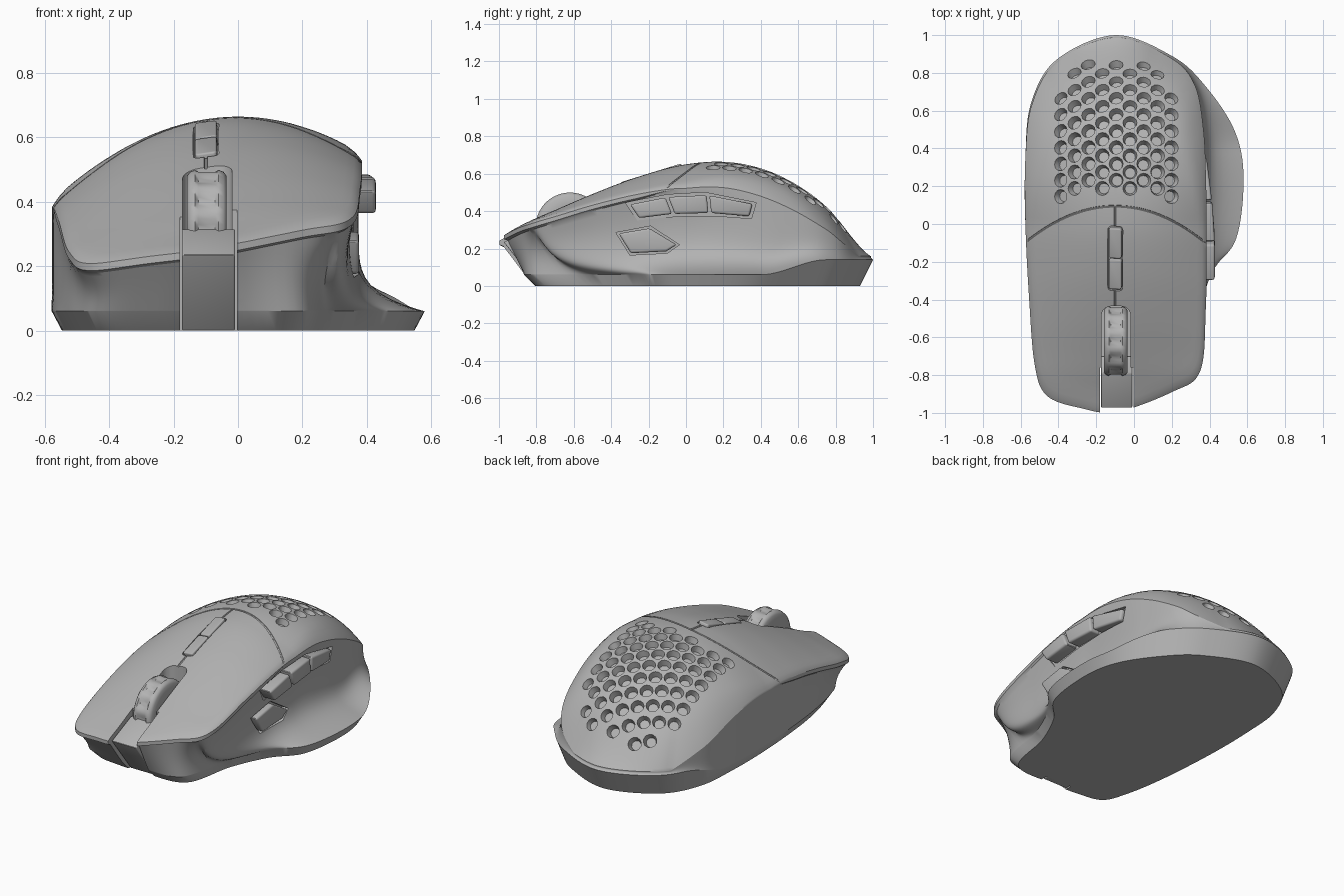
import bpy, bmesh, math
from mathutils import Vector, Matrix

if "Cube" in bpy.data.objects:
    bpy.data.objects.remove(bpy.data.objects["Cube"], do_unlink=True)

grey = bpy.data.materials.new("matte_grey")
grey.use_nodes = True
grey.diffuse_color = (0.45, 0.45, 0.45, 1)
grey.node_tree.nodes["Principled BSDF"].inputs["Base Color"].default_value = grey.diffuse_color


def smooth(a, b, v):
    t = min(1, max(0, (v - a) / (b - a)))
    return t * t * (3 - 2 * t)


def catmull(a, b, c, d, t):
    return 0.5 * (2 * b + (c - a) * t + (2 * a - 5 * b + 4 * c - d) * t ** 2 + (3 * b - a - 3 * c + d) * t ** 3)


def closed_curve(points, steps=10):
    p = [Vector(q) for q in points]
    n = len(p)
    return [catmull(p[i - 1], p[i], p[(i + 1) % n], p[(i + 2) % n], k / steps)
            for i in range(n) for k in range(steps)]


# Heights of the back ridge at equal steps from nose to tail
SPINE = [0.275, 0.38, 0.49, 0.585, 0.65, 0.66, 0.59, 0.425, 0.15]


def top_z(x, y):
    f = min(7.999, max(0, (y + 1) * 4))
    i = int(f)
    ridge = catmull(SPINE[max(i - 1, 0)], SPINE[i], SPINE[i + 1], SPINE[min(i + 2, 8)], f - i)
    k = min(1, max(0, y + 1))
    return ridge - (0.15 + 0.63 * k) * x * x + 0.1 * (1 - k) * x


def on_top(x, y):
    return Vector((x, y, top_z(x, y)))


def top_frame(x, y):
    e = 0.01
    normal = Vector(((top_z(x - e, y) - top_z(x + e, y)) / (2 * e),
                     (top_z(x, y - e) - top_z(x, y + e)) / (2 * e), 1)).normalized()
    side = Vector((1, 0, 0))
    side = (side - normal * side.dot(normal)).normalized()
    rot = Matrix((side, normal.cross(side), normal)).transposed().to_4x4()
    return Matrix.Translation(on_top(x, y)) @ rot


def make(name, bm):
    bmesh.ops.recalc_face_normals(bm, faces=bm.faces)
    me = bpy.data.meshes.new(name)
    bm.to_mesh(me)
    bm.free()
    ob = bpy.data.objects.new(name, me)
    bpy.context.collection.objects.link(ob)
    me.materials.append(grey)
    return ob


def bake(ob):
    bpy.context.view_layer.update()
    me = bpy.data.meshes.new_from_object(ob.evaluated_get(bpy.context.evaluated_depsgraph_get()))
    ob.modifiers.clear()
    ob.data = me


def finish(ob, bevel=0.0, angle=35):
    if bevel:
        m = ob.modifiers.new("soft_edges", "BEVEL")
        m.width, m.segments = bevel, 3
        bake(ob)
    bpy.ops.object.select_all(action="DESELECT")
    ob.select_set(True)
    bpy.context.view_layer.objects.active = ob
    bpy.ops.object.shade_smooth_by_angle(angle=math.radians(angle))


def cut(ob, cutter):
    cutter.hide_render = True
    m = ob.modifiers.new("cut", "BOOLEAN")
    m.operation, m.solver, m.object = "DIFFERENCE", "EXACT", cutter
    bake(ob)
    bpy.data.objects.remove(cutter, do_unlink=True)


def box(name, lo, hi, matrix=Matrix(), corner=0):
    bm = bmesh.new()
    bmesh.ops.create_cube(bm, size=1)
    for v in bm.verts:
        v.co = Vector([lo[i] + (hi[i] - lo[i]) * (v.co[i] + 0.5) for i in range(3)])
    if corner:
        edges = [e for e in bm.edges if abs(e.verts[0].co.z - e.verts[1].co.z) > 0.01]
        bmesh.ops.bevel(bm, geom=edges, offset=corner, segments=5, profile=0.5, affect="EDGES")
    bm.transform(matrix)
    return make(name, bm)


def side_prism(name, outline, x_in, x_out):
    """Extrude a (y, z) outline along x; x_out is a function of y."""
    bm = bmesh.new()
    ends = [[bm.verts.new((f(y), y, z)) for y, z in outline] for f in (lambda y: x_in, x_out)]
    n = len(outline)
    for e in ends:
        bm.faces.new(e)
    for i in range(n):
        j = (i + 1) % n
        bm.faces.new((ends[0][i], ends[0][j], ends[1][j], ends[1][i]))
    return make(name, bm)


# Body: plan outlines of the shell rim and of the skirt with its thumb wing
rim = closed_curve([(-.09, -.995), (-.28, -.975), (-.46, -.91), (-.525, -.75), (-.555, -.4), (-.575, 0),
                    (-.575, .35), (-.54, .635), (-.405, .862), (-.1, .988), (.19, .882), (.32, .74),
                    (.368, .5), (.382, .2), (.385, -.1), (.38, -.45), (.35, -.78), (.2, -.89)])
skirt = closed_curve([(-.09, -.86), (-.27, -.855), (-.43, -.82), (-.495, -.68), (-.545, -.4), (-.575, 0),
                      (-.575, .35), (-.545, .64), (-.41, .87), (-.1, 1), (.2, .89), (.37, .74),
                      (.53, .5), (.58, .25), (.54, -.08), (.4, -.26), (.29, -.5), (.2, -.83)])
CENTRE = Vector((-0.1, 0))
WALL = 16


def column(r, s):
    """Points from the base up the wall and over the top, for one place on the outline."""
    front, rear = 1 - smooth(-0.3, 0, r.y), smooth(-0.1, 0.6, r.y)
    low = 0.06 + 0.08 * smooth(0.4, 0.75, s.y)
    high = max(top_z(*r) - 0.015 - 0.035 * rear, low + 0.015)
    pts = [(s.x * 0.945, s.y * 0.93, 0)]
    lip = CENTRE + (r - CENTRE) * (1 - 0.02 * front)
    power = 1 + 7.5 * smooth(-0.65, -0.2, s.y) * (1 - 0.9 * smooth(0.4, 0.9, s.y))
    waist = 0.07 * (1 - smooth(0, 0.5, s.y)) if s.x > 0 else 0.03 * (1 - smooth(-0.6, 0, s.y))
    waist *= min(1, abs(s.x) / 0.3)
    for k in range(WALL + 1):
        t = (k / WALL) ** 1.5
        p = s.lerp(lip, 1 - (1 - t) ** power)
        pts.append((p.x * (1 - waist * math.sin(math.pi * t)), p.y, low + (high - 0.025 * front - low) * t))
    pts.append((r.x, r.y, high - 0.02 * front + 0.002))
    width = 0.05 + 0.2 * rear
    for f in [1, 0.99, 0.975, 0.95] + [0.9 - 0.05 * i for i in range(18)]:
        p = CENTRE + (r - CENTRE) * f
        edge = max(0, 1 - (1 - f) / width) ** 2
        pts.append((p.x, p.y, top_z(*p) + (high + 0.004 - top_z(*r)) * edge))
    return pts


bm = bmesh.new()
cols = [[bm.verts.new(p) for p in column(r, s)] for r, s in zip(rim, skirt)]
crown = bm.verts.new(on_top(*CENTRE))
for i, a in enumerate(cols):
    b = cols[(i + 1) % len(cols)]
    for k in range(len(a) - 1):
        bm.faces.new((a[k], b[k], b[k + 1], a[k + 1]))
    bm.faces.new((a[-1], b[-1], crown))
bm.faces.new([c[0] for c in cols])
body = make("body_shell", bm)

# Honeycomb of rounded dimples on the palm rest
bm = bmesh.new()
for c in range(9):
    rows = range(7) if c in (0, 8) else range(8) if c % 2 else range(1, 9)
    for k in rows:
        x, y = -0.095 + (c - 4) * 0.0735, 0.145 + 0.087 * k + 0.0435 * (c % 2)
        bmesh.ops.create_cone(bm, cap_ends=True, segments=12, radius1=0.028, radius2=0.041, depth=0.05,
                              matrix=top_frame(x, y) @ Matrix.Translation((0, 0, -0.013)))
cut(body, make("dimple_cutter", bm))


# Shell seams
def seam(points):
    cu = bpy.data.curves.new("seam", "CURVE")
    cu.dimensions, cu.bevel_depth, cu.bevel_resolution, cu.use_fill_caps = "3D", 0.006, 1, True
    sp = cu.splines.new("POLY")
    sp.points.add(len(points) - 1)
    for q, p in zip(sp.points, points):
        q.co = (*p, 1)
    tmp = bpy.data.objects.new("seam", cu)
    bpy.context.collection.objects.link(tmp)
    bpy.context.view_layer.update()
    me = bpy.data.meshes.new_from_object(tmp.evaluated_get(bpy.context.evaluated_depsgraph_get()))
    bpy.data.objects.remove(tmp, do_unlink=True)
    bm = bmesh.new()
    bm.from_mesh(me)
    bmesh.ops.remove_doubles(bm, verts=bm.verts, dist=0.0001)
    cut(body, make("seam_cutter", bm))


arc = [-0.62 + 1.04 * i / 40 for i in range(41)]
seam([on_top(x, 0.095 - 0.85 * (x + 0.1) ** 2) for x in arc])
seam([on_top(-0.1, 0.09 - 0.55 * i / 20) for i in range(21)])

# Nose channel, wheel well and the slot for the top buttons
cut(body, box("channel_cutter", (-0.18, -1.1, -0.1), (-0.003, -0.76, 1)))
cut(body, box("well_cutter", (-0.172, -0.81, 0.16), (-0.018, -0.435, 1), corner=0.05))
pad_frame = top_frame(-0.1, -0.185)
cut(body, box("pad_cutter", (-0.04, -0.178, -0.03), (0.04, 0.178, 0.1), pad_frame, corner=0.02))

# Recesses around the thumb buttons
cut(body, side_prism("row_cutter", [(-.325, .445), (-.1, .488), (.1, .5), (.375, .445), (.35, .36),
                                    (.15, .375), (-.05, .372), (-.26, .35)], 0.352, lambda y: 0.7))
cut(body, side_prism("lower_cutter", [(-.375, .285), (-.19, .32), (-.035, .22), (-.1, .175), (-.3, .165)],
                     0.325, lambda y: 0.7))
finish(body, angle=32)

# Nose insert
insert = side_prism("nose_insert", [(-.975, .235), (-.79, .315), (-.7, .3), (-.7, 0), (-.79, 0)],
                    -0.174, lambda y: -0.009)
finish(insert, 0.006)

# Top buttons
for name, lo, hi in (("top_button_front", -0.168, -0.003), ("top_button_rear", 0.003, 0.168)):
    finish(box(name, (-0.034, lo, -0.05), (0.034, hi, 0.004), pad_frame, corner=0.012), 0.006)

# Thumb buttons
reach = lambda y: 0.428 - 0.045 * smooth(-0.05, 0.4, y)
row = {"thumb_button_front": [(-.3, .435), (-.11, .473), (-.075, .385), (-.25, .363)],
       "thumb_button_middle": [(-.095, .475), (.11, .485), (.12, .39), (-.06, .385)],
       "thumb_button_rear": [(.125, .484), (.355, .438), (.338, .372), (.135, .39)]}
for name, outline in row.items():
    finish(side_prism(name, outline, 0.3, reach), 0.012)
finish(side_prism("thumb_button_lower", [(-.36, .28), (-.195, .308), (-.05, .22), (-.105, .185), (-.295, .175)],
                  0.28, lambda y: 0.376), 0.012)

# Scroll wheel with scalloped tread
bm = bmesh.new()
rings = []
for i in range(72):
    a = 2 * math.pi * i / 72
    dip = 0.013 * (0.5 + 0.5 * math.cos(12 * a))
    prof = [(-.062, .12), (-.062, .165), (-.052, .178), (-.036, .184), (-.026, .184 - dip),
            (.026, .184 - dip), (.036, .184), (.052, .178), (.062, .165), (.062, .12)]
    rings.append([bm.verts.new((x - 0.097, -0.62 + r * math.cos(a), 0.315 + r * math.sin(a))) for x, r in prof])
for i, a in enumerate(rings):
    b = rings[(i + 1) % 72]
    for k in range(9):
        bm.faces.new((a[k], b[k], b[k + 1], a[k + 1]))
for k in (0, -1):
    bm.faces.new([r[k] for r in rings])
finish(make("scroll_wheel", bm), angle=40)
